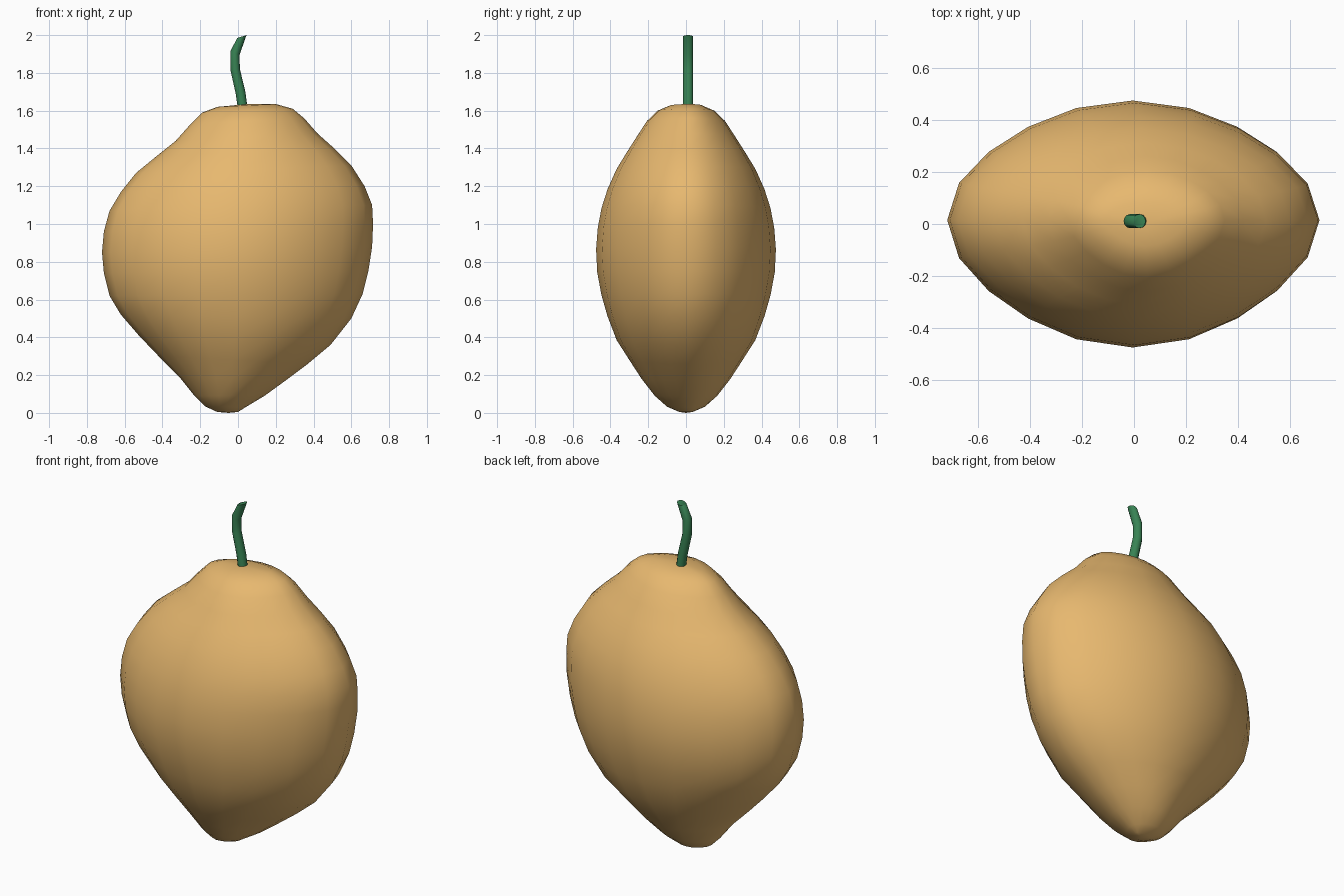
import bpy, bmesh, math

if "Cube" in bpy.data.objects:
    bpy.data.objects.remove(bpy.data.objects["Cube"])


def material(name, color):
    mat = bpy.data.materials.new(name)
    mat.diffuse_color = (*color, 1)
    mat.use_nodes = True
    mat.node_tree.nodes["Principled BSDF"].inputs["Base Color"].default_value = mat.diffuse_color
    return mat


def loft(name, rings, mat, angle, poles=None):
    """Skin a stack of vertex rings, closing with poles or flat caps."""
    bm = bmesh.new()
    loops = [[bm.verts.new(p) for p in ring] for ring in rings]
    n = len(loops[0])
    for a, b in zip(loops, loops[1:]):
        for i in range(n):
            j = (i + 1) % n
            bm.faces.new((a[i], a[j], b[j], b[i]))
    if poles:
        for loop, p in zip((loops[0], loops[-1]), poles):
            tip = bm.verts.new(p)
            for i in range(n):
                bm.faces.new((loop[i], loop[(i + 1) % n], tip))
    else:
        bm.faces.new(loops[0])
        bm.faces.new(loops[-1])
    bmesh.ops.recalc_face_normals(bm, faces=bm.faces)
    mesh = bpy.data.meshes.new(name)
    bm.to_mesh(mesh)
    bm.free()
    mesh.materials.append(mat)
    obj = bpy.data.objects.new(name, mesh)
    bpy.context.collection.objects.link(obj)
    bpy.ops.object.select_all(action='DESELECT')
    obj.select_set(True)
    bpy.context.view_layer.objects.active = obj
    bpy.ops.object.shade_smooth_by_angle(angle=math.radians(angle))
    return obj


def ellipse(left, right, half_depth, sides, y=0.0, pinch=0.0, skew=0.0):
    """Ring whose left and right ends (x, z) may sit at different heights.
    pinch flattens the diagonals, skew shifts the two ends towards +y."""
    pts = []
    for i in range(sides):
        a = 2 * math.pi * i / sides
        k = 1 - pinch * math.sin(2 * a) ** 2
        t = (1 + k * math.cos(a)) / 2
        pts.append((left[0] + (right[0] - left[0]) * t,
                    y + k * half_depth * math.sin(a) + skew * math.cos(a) ** 2,
                    left[1] + (right[1] - left[1]) * t))
    return pts


# Fruit body: left x, left z, right x, right z, half depth
PROFILE = [
    (-.11, .005, .00, .005, .035), (-.175, .035, .04, .03, .10),
    (-.23, .09, .14, .09, .165), (-.31, .19, .25, .17, .235),
    (-.42, .30, .37, .26, .30), (-.525, .41, .49, .36, .367),
    (-.62, .52, .60, .50, .415), (-.68, .62, .66, .63, .448),
    (-.71, .74, .69, .75, .470), (-.72, .85, .71, .88, .476),
    (-.71, .96, .715, 1.0, .467), (-.68, 1.07, .71, 1.1, .447),
    (-.62, 1.17, .67, 1.2, .415), (-.54, 1.27, .60, 1.31, .368),
    (-.43, 1.36, .51, 1.40, .313), (-.33, 1.44, .42, 1.48, .262),
    (-.25, 1.53, .35, 1.56, .207), (-.19, 1.59, .29, 1.61, .15),
    (-.11, 1.62, .20, 1.635, .085),
]
body_rings = [ellipse((a, b), (c, d), w, 20, pinch=.045, skew=.015)
              for a, b, c, d, w in PROFILE]
loft("fruit_body", body_rings, material("skin", (.80, .48, .16)), 80,
     poles=((-.05, 0, 0), (.05, 0, 1.635)))

# Curved stem: left edge and right edge of each ring
STEM = [(-.002, 1.62, .049, 1.625), (-.012, 1.69, .039, 1.70),
        (-.04, 1.815, .01, 1.82), (-.04, 1.915, .008, 1.895),
        (-.004, 1.985, .045, 2.0)]
stem_rings = [ellipse((a, b), (c, d), .027, 12, y=.011) for a, b, c, d in STEM]
loft("stem", stem_rings, material("stem_green", (.04, .23, .09)), 50)
